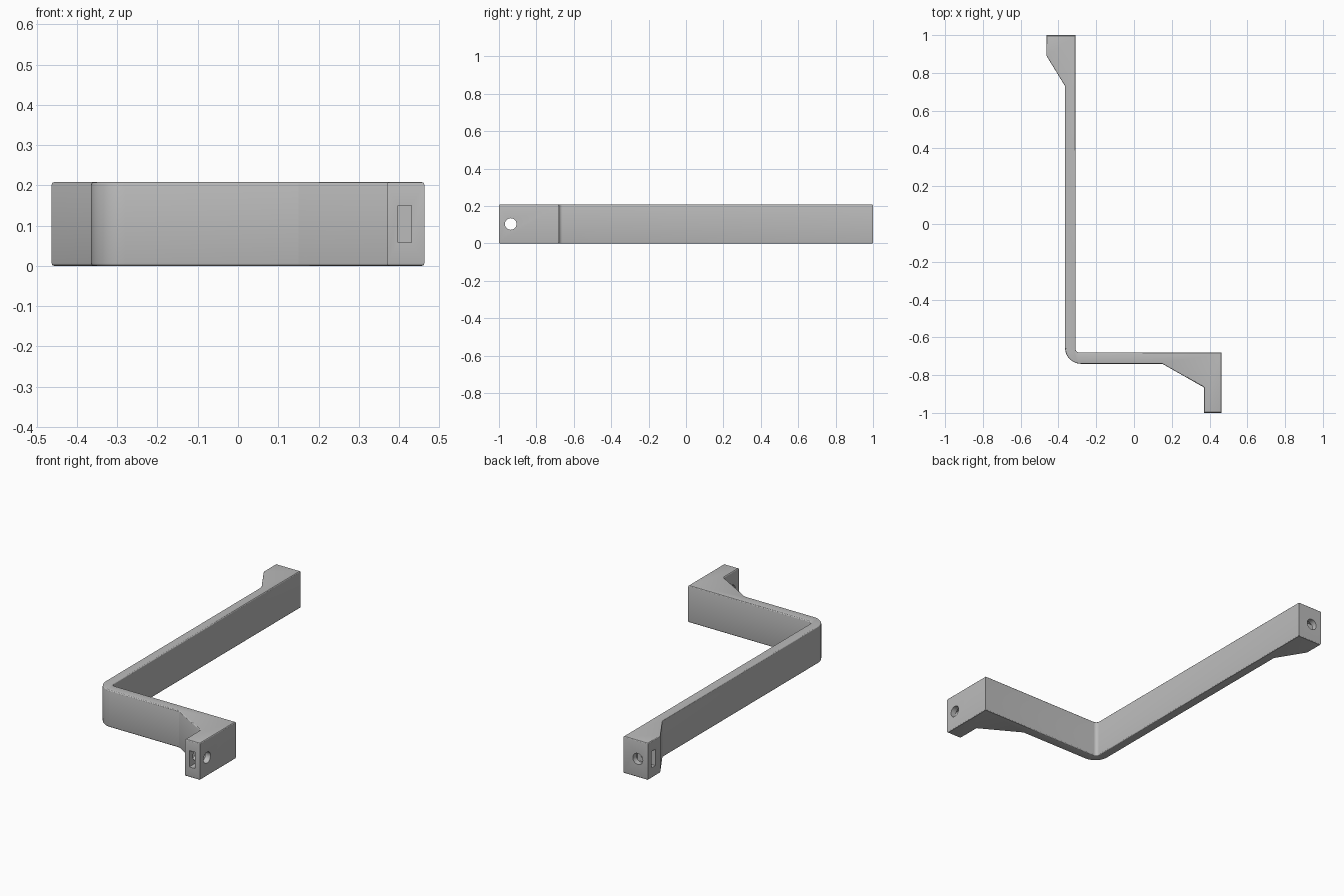
import bpy, bmesh
from math import sin, cos, pi
from mathutils import Matrix, Vector

cube = bpy.data.objects.get("Cube")
if cube:
    bpy.data.objects.remove(cube, do_unlink=True)

HEIGHT = 0.208
MID = HEIGHT / 2

grey = bpy.data.materials.new("plain grey")
grey.use_nodes = True
colour = (0.5, 0.5, 0.5, 1)
grey.diffuse_color = colour
grey.node_tree.nodes["Principled BSDF"].inputs["Base Color"].default_value = colour


def make_object(name, bm):
    mesh = bpy.data.meshes.new(name)
    bmesh.ops.recalc_face_normals(bm, faces=bm.faces)
    bm.to_mesh(mesh)
    bm.free()
    mesh.materials.append(grey)
    obj = bpy.data.objects.new(name, mesh)
    bpy.context.collection.objects.link(obj)
    return obj


def arc(cx, cy, r, start, end, steps):
    angles = [start + (end - start) * i / steps for i in range(steps + 1)]
    return [(cx + r * cos(a), cy + r * sin(a)) for a in angles]


# Plan outline: thickened back end, long arm, rounded corner, short arm, front tab
outline = [(-0.463, 1), (-0.463, 0.89), (-0.365, 0.73)]
outline += arc(-0.28, -0.655, 0.085, pi, 1.5 * pi, 12)
outline += [(0.15, -0.74), (0.37, -0.865), (0.37, -1), (0.463, -1), (0.463, -0.68)]
outline += arc(-0.29, -0.66, 0.02, 1.5 * pi, pi, 6)
outline += [(-0.31, 1)]

bm = bmesh.new()
base = bm.faces.new([bm.verts.new((x, y, 0)) for x, y in outline])
top = bmesh.ops.extrude_face_region(bm, geom=[base])["geom"]
bmesh.ops.translate(bm, verts=[v for v in top if isinstance(v, bmesh.types.BMVert)],
                    vec=(0, 0, HEIGHT))
# Soften the upper and lower rims
rims = [e for e in bm.edges if abs(e.verts[0].co.z - e.verts[1].co.z) < 0.001]
bmesh.ops.bevel(bm, geom=rims, offset=0.007, segments=3, profile=0.5, affect='EDGES')
bracket = make_object("bracket", bm)


def cut(name, bm):
    cutter = make_object(name, bm)
    cutter.hide_render = True
    mod = bracket.modifiers.new(name, 'BOOLEAN')
    mod.object = cutter
    mod.operation = 'DIFFERENCE'
    mod.solver = 'EXACT'
    bpy.context.view_layer.objects.active = bracket
    bpy.ops.object.modifier_apply(modifier=name)
    bpy.data.objects.remove(cutter, do_unlink=True)


def cut_hole(name, centre, depth, axis):
    bm = bmesh.new()
    turn = Matrix.Rotation(pi / 2, 4, axis)
    bmesh.ops.create_cone(bm, cap_ends=True, segments=32, radius1=0.031, radius2=0.031,
                          depth=depth, matrix=Matrix.Translation(centre) @ turn)
    cut(name, bm)


def cut_slot(name, centre, size):
    bm = bmesh.new()
    scale = Matrix.Diagonal(Vector((*size, 1)))
    bmesh.ops.create_cube(bm, size=1, matrix=Matrix.Translation(centre) @ scale)
    cut(name, bm)


# Screw holes and nut slots at both ends
cut_hole("front_hole", (0.415, -0.937, MID), 0.2, 'Y')
cut_slot("front_slot", (0.414, -0.95, MID), (0.034, 0.12, 0.092))
cut_hole("back_hole", (-0.4, 0.95, MID), 0.14, 'X')
cut_slot("back_slot", (-0.413, 0.951, MID), (0.12, 0.034, 0.092))

# Smooth the rounded corner and rims, keep the other edges crisp
bpy.ops.object.select_all(action='DESELECT')
bracket.select_set(True)
bpy.context.view_layer.objects.active = bracket
bpy.ops.object.shade_smooth_by_angle(angle=0.45)
